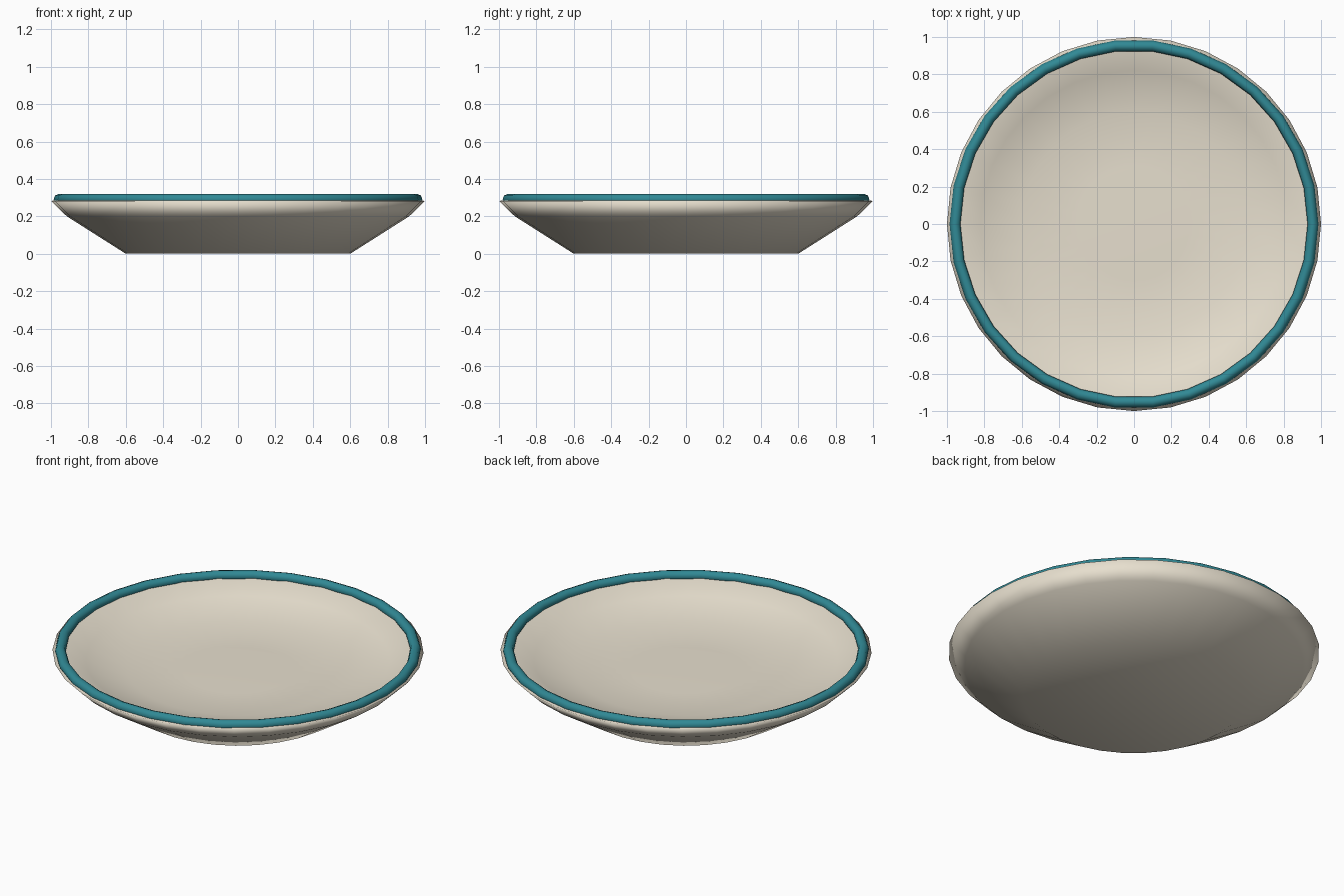
import bpy, bmesh, math

if "Cube" in bpy.data.objects:
    bpy.data.objects.remove(bpy.data.objects["Cube"])


def material(name, rgb):
    m = bpy.data.materials.new(name)
    m.diffuse_color = (*rgb, 1)
    m.use_nodes = True
    m.node_tree.nodes["Principled BSDF"].inputs["Base Color"].default_value = m.diffuse_color
    return m


def lathe(name, profile, sides, mat, closed=False):
    """Spin an (r, z) profile around the z axis."""
    bm = bmesh.new()
    verts = [bm.verts.new((r, 0, z)) for r, z in profile]
    pairs = list(zip(verts, verts[1:]))
    if closed:
        pairs.append((verts[-1], verts[0]))
    edges = [bm.edges.new(p) for p in pairs]
    bmesh.ops.spin(bm, geom=verts + edges, cent=(0, 0, 0), axis=(0, 0, 1),
                   angle=math.tau, steps=sides, use_merge=False)
    bmesh.ops.remove_doubles(bm, verts=bm.verts[:], dist=1e-4)
    bmesh.ops.recalc_face_normals(bm, faces=bm.faces[:])
    for f in bm.faces:
        f.smooth = True
    mesh = bpy.data.meshes.new(name)
    bm.to_mesh(mesh)
    bm.free()
    mesh.materials.append(mat)
    ob = bpy.data.objects.new(name, mesh)
    bpy.context.collection.objects.link(ob)
    return ob


cream = material("cream_glaze", (0.80, 0.74, 0.62))
teal = material("teal_glaze", (0.03, 0.25, 0.30))

# Dish body: underside, flared wall, lip, shallow inside with raised centre
lathe("dish", [(0, 0.01), (0.6, 0), (0.915, 0.2), (1.0, 0.283), (0.94, 0.285),
               (0.82, 0.23), (0.6, 0.18), (0.3, 0.17), (0, 0.187)], 32, cream)

# Coloured rim ring
R, r, z = 0.957, 0.029, 0.291
ring = [(R + r * math.cos(i * math.tau / 8), z + r * math.sin(i * math.tau / 8))
        for i in range(8)]
lathe("rim_band", ring, 30, teal, closed=True)
